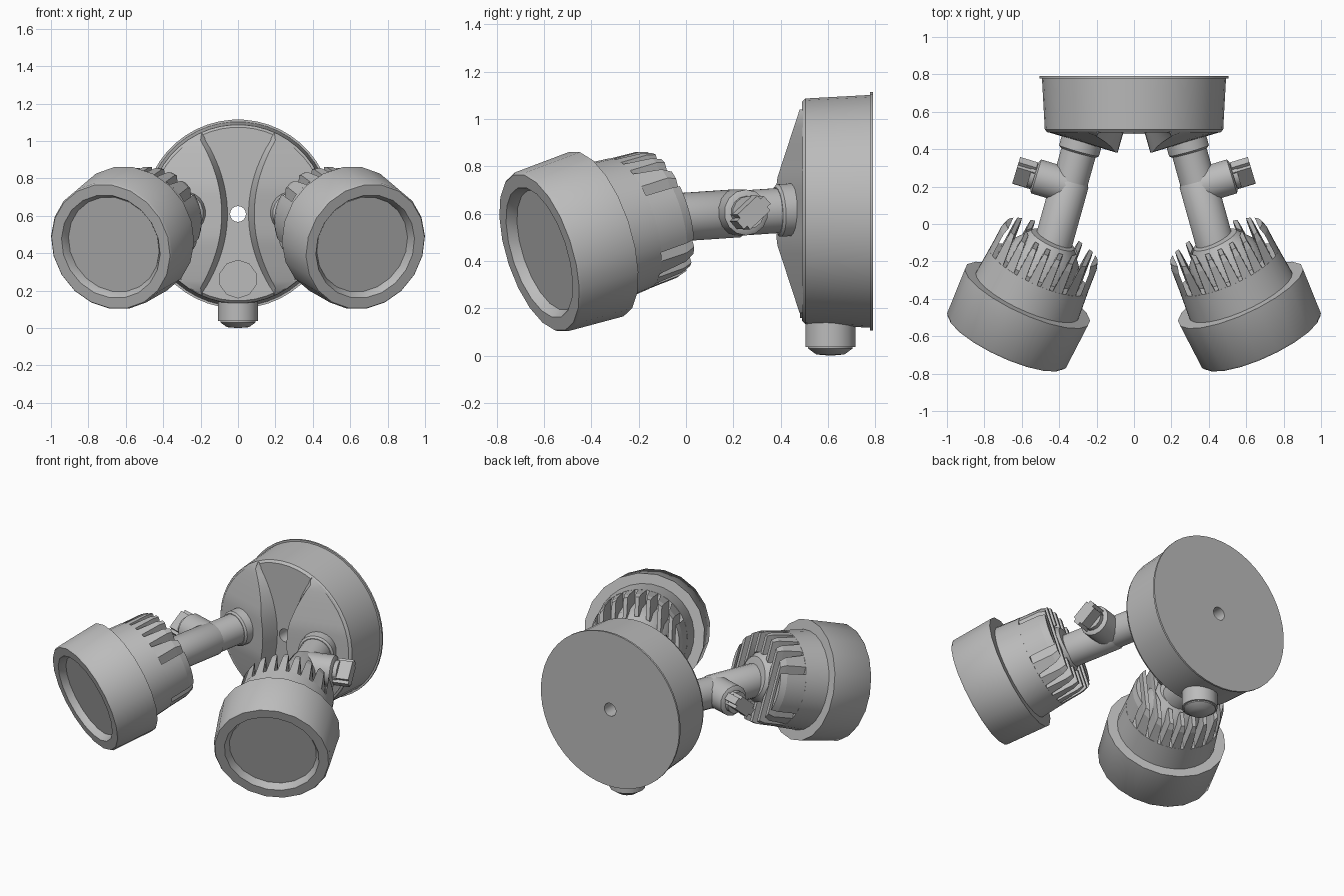
import bpy, bmesh, math
from mathutils import Vector, Matrix

if "Cube" in bpy.data.objects:
    bpy.data.objects.remove(bpy.data.objects["Cube"])

grey = bpy.data.materials.new("painted grey")
grey.use_nodes = True
COLOUR = (0.5, 0.5, 0.5, 1)
grey.diffuse_color = COLOUR
grey.node_tree.nodes["Principled BSDF"].inputs["Base Color"].default_value = COLOUR


def frame(origin, axis):
    """Local frame: z along axis, x level, y roughly up."""
    w = Vector(axis).normalized()
    up = Vector((0, 0, 1)) if abs(w.z) < 0.9 else Vector((0, 1, 0))
    u = up.cross(w).normalized()
    m = Matrix((u, w.cross(u), w)).transposed().to_4x4()
    m.translation = Vector(origin)
    return m


def finish(name, bm, matrix=Matrix(), side=1, angle=35):
    bm.transform(matrix)
    if side < 0:
        bm.transform(Matrix.Scale(-1, 4, (1, 0, 0)))
    bmesh.ops.remove_doubles(bm, verts=bm.verts, dist=0.0002)
    bmesh.ops.recalc_face_normals(bm, faces=bm.faces)
    mesh = bpy.data.meshes.new(name)
    bm.to_mesh(mesh)
    bm.free()
    mesh.materials.append(grey)
    obj = bpy.data.objects.new(name, mesh)
    bpy.context.collection.objects.link(obj)
    bpy.ops.object.select_all(action="DESELECT")
    obj.select_set(True)
    bpy.context.view_layer.objects.active = obj
    bpy.ops.object.shade_smooth_by_angle(angle=math.radians(angle))


def lathe(name, profile, matrix, segs=20, side=1, closed=False):
    """Turn (radius, height) points about local z."""
    bm = bmesh.new()
    rings = []
    for r, t in profile:
        ring = []
        for i in range(segs):
            a = math.tau * (i + 0.5) / segs
            ring.append(bm.verts.new((r * math.cos(a), r * math.sin(a), t)))
        rings.append(ring)
    pairs = list(zip(rings, rings[1:]))
    if closed:
        pairs.append((rings[-1], rings[0]))
    for a, b in pairs:
        for i in range(segs):
            j = (i + 1) % segs
            bm.faces.new((a[i], a[j], b[j], b[i]))
    finish(name, bm, matrix, side)


def loft(bm, lower, upper):
    """Solid between two matching outlines."""
    a = [bm.verts.new(p) for p in lower]
    b = [bm.verts.new(p) for p in upper]
    bm.faces.new(a)
    bm.faces.new(b)
    for i in range(len(a)):
        j = (i + 1) % len(a)
        bm.faces.new((a[i], a[j], b[j], b[i]))


def chord(radius, u):
    return math.sqrt(max(radius * radius - u * u, 0))


# Mounting base: drum with a rear flange and a through hole
MID = 0.61
lathe("mounting_base",
      [(0.042, 0.79), (0.505, 0.79), (0.505, 0.778), (0.493, 0.778),
       (0.478, 0.505), (0.464, 0.49), (0.042, 0.49)],
      frame((0, 0, MID), (0, 1, 0)), 48, closed=True)
lathe("front_blanking_disc", [(0, 0), (0.103, 0), (0.103, 0.009), (0, 0.009)],
      frame((0, 0.49, 0.262), (0, -1, 0)), 10)

# Bottom conduit entry and its plug
down = frame((0, 0.61, 0), (0, 0, 1))
lathe("conduit_entry", [(0, 0.22), (0.107, 0.22), (0.107, 0.037), (0, 0.037)], down)
lathe("conduit_plug", [(0, 0.05), (0.097, 0.05), (0.095, 0.03), (0.06, 0.005), (0, 0)], down)


def base_lobe(name, side):
    """Raised cheek whose sloping front faces along the arm."""
    bm = bmesh.new()
    rows = []
    count = 24
    for k in range(count + 1):
        v = -0.43 + 0.86 * k / count
        rise = 0.108 * min(1, (0.46 - abs(v)) / 0.33)
        inner = 0.055 + 0.135 * (abs(v) / 0.43) ** 2
        outer = chord(0.474, v)
        ridge = inner + min(0.032, (outer - inner) / 2)
        points = [(inner, 0.495), (ridge, 0.49 - rise), (outer, 0.495)]
        rows.append([bm.verts.new((x, y, MID + v)) for x, y in points])
    for a, b in zip(rows, rows[1:]):
        for i in range(3):
            j = (i + 1) % 3
            bm.faces.new((a[i], a[j], b[j], b[i]))
    bm.faces.new(rows[0])
    bm.faces.new(rows[-1])
    finish(name, bm, side=side, angle=25)


def heat_fins(name, matrix, side):
    """Parallel tapering cooling plates on the back of the lamp body."""
    bm = bmesh.new()
    hub_r, step, half = 0.15, 0.07, 0.026
    # Distance along the lamp, outer radius, plate half thickness
    stations = ((0.42, 0.288, half), (0.56, 0.28, half * 0.65), (0.6, 0.268, half * 0.45))
    for near, far in zip(stations, stations[1:]):
        for k in range(-3, 4):
            for s in (1, -1):
                outlines = []
                for t, r, h in (near, far):
                    low, high = k * step - h, k * step + h
                    outlines.append([(low, s * chord(r, low), t), (high, s * chord(r, high), t),
                                     (high, s * chord(hub_r, high), t),
                                     (low, s * chord(hub_r, low), t)])
                loft(bm, *outlines)
        # Curved outermost plates
        for s in (1, -1):
            outlines = []
            for t, r, h in (near, far):
                a = math.acos(0.9)
                outlines.append([(s * r * math.cos(a * i / 4), r * math.sin(a * i / 4), t)
                                 for i in range(-4, 5)])
            loft(bm, *outlines)
    finish(name, bm, matrix, side)


for prefix, side in (("left_", 1), ("right_", -1)):
    base_lobe(prefix + "base_lobe", side)

    # Lamp head, measured backwards from the centre of its front rim
    lamp = frame((0.68, -0.62, 0.436), (-0.4, 0.87, 0.28))
    lathe(prefix + "lamp_hood",
          [(0.262, 0.045), (0.288, 0.0), (0.346, 0.0), (0.354, 0.012),
           (0.366, 0.275), (0.29, 0.275), (0.262, 0.06)], lamp, 20, side, True)
    lathe(prefix + "lens", [(0, 0.04), (0.275, 0.04), (0.275, 0.06), (0, 0.06)], lamp, 12, side)
    lathe(prefix + "lamp_body", [(0, 0.25), (0.304, 0.25), (0.289, 0.43), (0, 0.43)], lamp, 28, side)
    lathe(prefix + "lamp_hub",
          [(0, 0.41), (0.21, 0.41), (0.19, 0.53), (0.15, 0.58), (0.125, 0.615), (0, 0.625)],
          lamp, 24, side)
    heat_fins(prefix + "heat_fins", lamp, side)

    # Arm running from the base lobe down to the lamp
    start, end = Vector((0.275, 0.46, 0.618)), Vector((0.445, -0.15, 0.577))
    arm = frame(start, end - start)
    lathe(prefix + "arm_collar", [(0, -0.06), (0.112, -0.06), (0.112, 0.07), (0.1, 0.08), (0, 0.08)],
          arm, 20, side)
    lathe(prefix + "upper_arm", [(0, 0), (0.096, 0), (0.096, 0.3), (0, 0.3)], arm, 20, side)
    lathe(prefix + "lower_arm", [(0, 0.2), (0.07, 0.2), (0.103, 0.25), (0.103, 0.63), (0, 0.63)],
          arm, 20, side)

    # Side clamp with a flat thumb screw
    clamp = frame((0.36, 0.205, 0.605), (0.956, 0.29, 0))
    lathe(prefix + "clamp_boss", [(0, 0), (0.097, 0), (0.097, 0.17), (0.08, 0.18), (0, 0.18)],
          clamp, 14, side)
    lathe(prefix + "clamp_neck", [(0, 0.16), (0.07, 0.16), (0.07, 0.205), (0, 0.205)],
          clamp, 14, side)
    bm = bmesh.new()
    bmesh.ops.create_cube(bm, size=1)
    bmesh.ops.scale(bm, vec=(0.16, 0.085, 0.1), verts=bm.verts)
    bmesh.ops.bevel(bm, geom=[e for e in bm.edges if abs(e.verts[0].co.z - e.verts[1].co.z) > 0.05],
                    offset=0.02, segments=2, affect="EDGES")
    bmesh.ops.translate(bm, vec=(0, 0, 0.232), verts=bm.verts)
    finish(prefix + "thumb_screw", bm, clamp @ Matrix.Rotation(math.radians(42), 4, "Z"), side)
